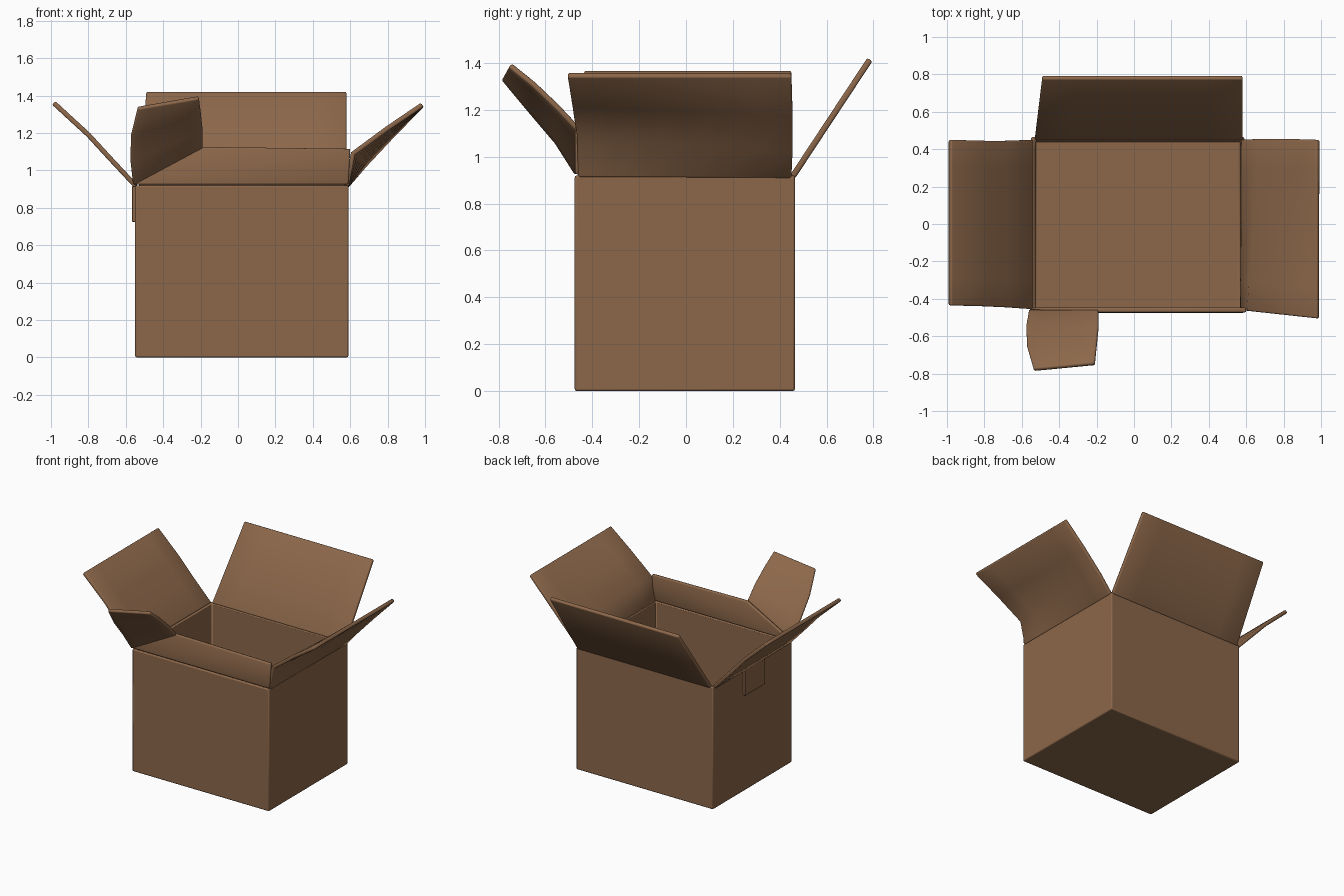
import bpy, bmesh
from mathutils import Vector

if "Cube" in bpy.data.objects:
    bpy.data.objects.remove(bpy.data.objects["Cube"])

card = bpy.data.materials.new("cardboard brown")
card.diffuse_color = (0.262, 0.136, 0.068, 1)
card.use_nodes = True
card.node_tree.nodes["Principled BSDF"].inputs["Base Color"].default_value = card.diffuse_color


def finish(name, bm, thickness=0, bevel=0.008):
    """Turn a bmesh into a smooth-edged cardboard object."""
    bmesh.ops.recalc_face_normals(bm, faces=bm.faces)
    me = bpy.data.meshes.new(name)
    bm.to_mesh(me)
    bm.free()
    me.materials.append(card)
    ob = bpy.data.objects.new(name, me)
    bpy.context.collection.objects.link(ob)
    if thickness:
        s = ob.modifiers.new("Thickness", 'SOLIDIFY')
        s.thickness = thickness
        s.offset = 0
    b = ob.modifiers.new("Soft edges", 'BEVEL')
    b.width = bevel
    b.segments = 2
    b.limit_method = 'ANGLE'
    b.angle_limit = 1.0
    bpy.ops.object.select_all(action='DESELECT')
    ob.select_set(True)
    bpy.context.view_layer.objects.active = ob
    bpy.ops.object.shade_smooth_by_angle(angle=0.6)
    return ob


def flap(name, rows, thickness=0.026, n=6):
    """Sheet spanning pairs of edge points, each pair one crease line."""
    bm = bmesh.new()
    grid = []
    for a, b in rows:
        a, b = Vector(a), Vector(b)
        grid.append([bm.verts.new(a.lerp(b, i / n)) for i in range(n + 1)])
    for r, s in zip(grid, grid[1:]):
        for i in range(n):
            bm.faces.new((r[i], r[i + 1], s[i + 1], s[i]))
    return finish(name, bm, thickness)


# Open box body: solid block, top face inset to the wall thickness, pushed down
bm = bmesh.new()
bmesh.ops.create_cube(bm, size=1)
for v in bm.verts:
    v.co = (0.02 + v.co.x * 1.14, -0.005 + v.co.y * 0.94, (v.co.z + 0.5) * 0.92)
top = max(bm.faces, key=lambda f: f.calc_center_median().z)
bmesh.ops.inset_region(bm, faces=[top], thickness=0.032)
res = bmesh.ops.extrude_face_region(bm, geom=[top])
bmesh.ops.translate(bm, vec=(0, 0, -0.885),
                    verts=[g for g in res["geom"] if isinstance(g, bmesh.types.BMVert)])
bmesh.ops.delete(bm, geom=[top], context='FACES_ONLY')
finish("box_body", bm)

# Back flap, leaning straight outwards
flap("back_flap", [((-0.53, 0.455, 0.915), (0.58, 0.455, 0.915)),
                   ((-0.51, 0.62, 1.165), (0.58, 0.62, 1.165)),
                   ((-0.49, 0.785, 1.415), (0.58, 0.785, 1.415))])

# Left flap, slightly sagging
flap("left_flap", [((-0.545, -0.455, 0.915), (-0.545, 0.45, 0.915)),
                   ((-0.69, -0.445, 1.07), (-0.69, 0.445, 1.07)),
                   ((-0.80, -0.44, 1.19), (-0.80, 0.445, 1.19)),
                   ((-0.985, -0.435, 1.36), (-0.985, 0.45, 1.36))])

# Right flap, with a slanted crease
flap("right_flap", [((0.58, -0.46, 0.915), (0.58, 0.45, 0.915)),
                    ((0.615, -0.465, 1.09), (0.68, 0.455, 1.03)),
                    ((0.80, -0.485, 1.225), (0.82, 0.455, 1.18)),
                    ((0.985, -0.505, 1.35), (0.985, 0.45, 1.35))])

# Front flap: upright strip whose left corner is folded away diagonally
bm = bmesh.new()
pts = [(-0.56, -0.46, 0.925), (0.59, -0.46, 0.925),
       (0.60, -0.46, 1.115), (-0.19, -0.46, 1.125)]
bm.faces.new([bm.verts.new(p) for p in pts])
finish("front_flap_upright", bm, 0.026)

# Folded corner, bent outwards from the diagonal crease
flap("front_flap_corner", [((-0.56, -0.465, 0.925), (-0.19, -0.465, 1.125)),
                           ((-0.575, -0.55, 1.06), (-0.19, -0.55, 1.215)),
                           ((-0.57, -0.66, 1.19), (-0.20, -0.65, 1.31)),
                           ((-0.535, -0.78, 1.335), (-0.21, -0.75, 1.39))], 0.024)

# Tape tab on the left wall
bm = bmesh.new()
bmesh.ops.create_cube(bm, size=1)
for v in bm.verts:
    v.co = (-0.555 + v.co.x * 0.025, -0.015 + v.co.y * 0.24, 0.82 + v.co.z * 0.19)
finish("tape_tab", bm, 0, 0.004)
